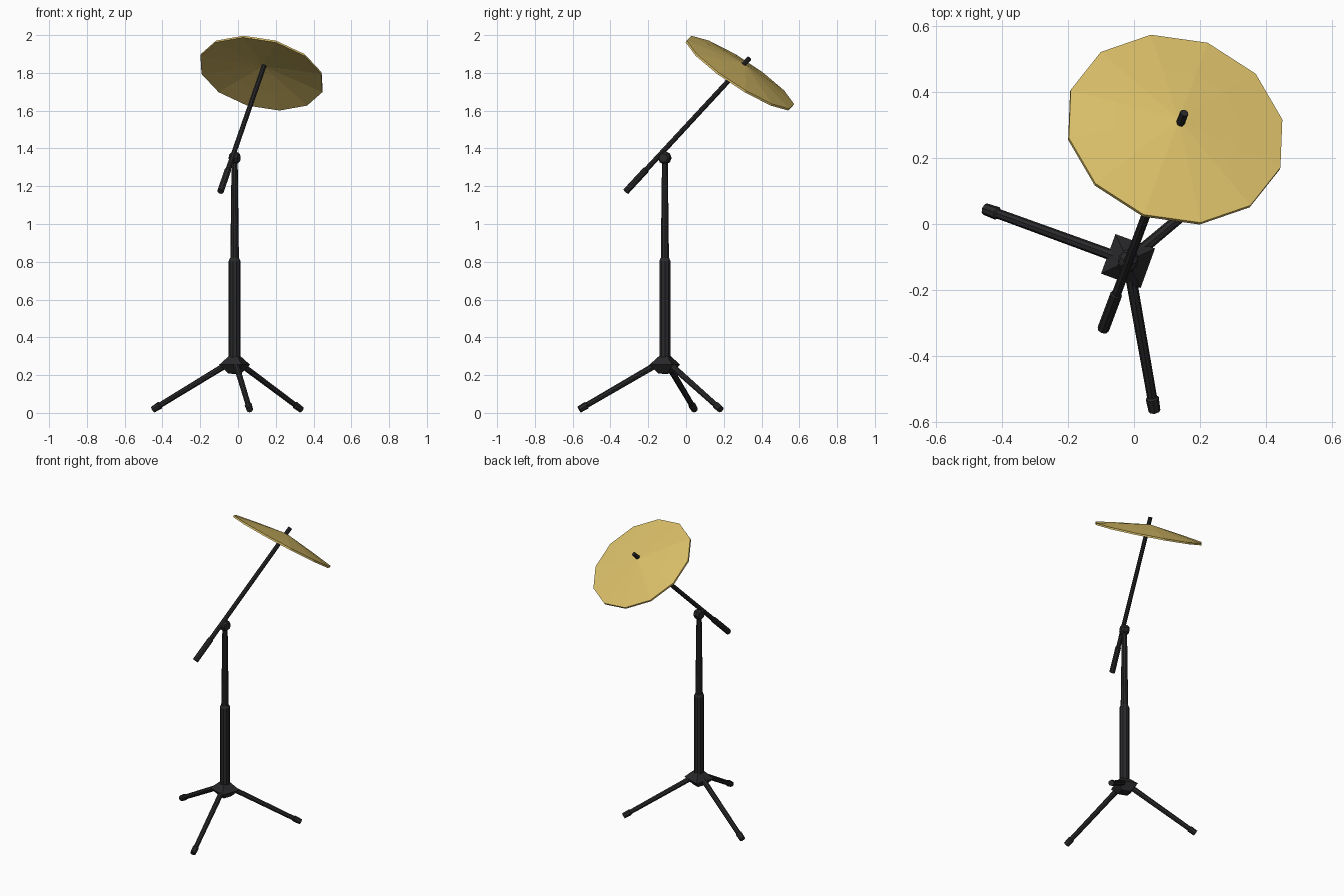
import bpy, bmesh, math
from mathutils import Vector

if "Cube" in bpy.data.objects:
    bpy.data.objects.remove(bpy.data.objects["Cube"])


def material(name, rgb):
    m = bpy.data.materials.new(name)
    m.diffuse_color = (*rgb, 1)
    m.use_nodes = True
    m.node_tree.nodes["Principled BSDF"].inputs["Base Color"].default_value = m.diffuse_color
    return m


BLACK = material("black metal", (0.022, 0.022, 0.024))
GOLD = material("brass", (0.70, 0.52, 0.14))


def lathe(name, origin, axis, profile, sides, mat, ref=None):
    """Revolve (radius, height) points around an axis; ref sets the first corner's direction."""
    w = Vector(axis).normalized()
    r = Vector(ref) if ref else Vector((0, 0, 1)) if abs(w.z) < 0.9 else Vector((1, 0, 0))
    u = (r - w * r.dot(w)).normalized()
    v = w.cross(u)
    o = Vector(origin)
    bm = bmesh.new()
    rings = []
    for rad, h in profile:
        if rad == 0:
            rings.append([bm.verts.new(o + w * h)] * sides)
        else:
            angs = [2 * math.pi * i / sides for i in range(sides)]
            rings.append([bm.verts.new(o + w * h + (u * math.cos(a) + v * math.sin(a)) * rad)
                          for a in angs])
    for a, b in zip(rings, rings[1:]):
        for i in range(sides):
            j = (i + 1) % sides
            bm.faces.new(list(dict.fromkeys((a[i], a[j], b[j], b[i]))))
    bmesh.ops.recalc_face_normals(bm, faces=bm.faces)
    me = bpy.data.meshes.new(name)
    bm.to_mesh(me)
    bm.free()
    me.materials.append(mat)
    ob = bpy.data.objects.new(name, me)
    bpy.context.collection.objects.link(ob)
    return ob


X, Y = -0.018, -0.112  # stand axis

# Upright: wide lower tube, tapering upper tube
lathe("lower_tube", (X, Y, 0), (0, 0, 1),
      [(0, 0.24), (0.031, 0.24), (0.031, 0.805), (0.024, 0.82), (0, 0.82)], 10, BLACK)
lathe("upper_tube", (X, Y, 0), (0, 0, 1),
      [(0, 0.80), (0.023, 0.80), (0.016, 1.34), (0, 1.34)], 10, BLACK)

# Four-sided hub
c = math.radians(25)
lathe("hub", (X, Y, 0), (0, 0, 1),
      [(0, 0.205), (0.04, 0.21), (0.09, 0.255), (0.035, 0.30), (0, 0.30)], 4, BLACK,
      (math.cos(c), math.sin(c), 0))

# Three legs with thicker rubber feet
for k, deg in enumerate((40, 160, 280)):
    d = Vector((math.cos(math.radians(deg)), math.sin(math.radians(deg)), 0))
    start = Vector((X, Y, 0.27)) + d * 0.02
    end = Vector((X, Y, 0.018)) + d * 0.46
    n = (end - start).length
    lathe(f"leg_{k + 1}", start, end - start,
          [(0, 0), (0.017, 0), (0.015, n - 0.05), (0.020, n - 0.045), (0.018, n), (0, n)],
          8, BLACK)

# Boom arm with a thick grip at its low end
low, tip = Vector((-0.093, -0.318, 1.172)), Vector((0.152, 0.336, 1.878))
boom = tip - low
n = boom.length
lathe("boom_arm", low, boom, [(0, 0), (0.018, 0), (0.018, 0.16), (0.014, 0.165),
                              (0.013, n), (0, n)], 8, BLACK)

# Tilt joint: short drum lying across the boom
across = Vector((boom.y, -boom.x, 0)).normalized()
lathe("tilt_joint", (X, Y, 1.35), across,
      [(0, -0.025), (0.024, -0.025), (0.034, -0.012), (0.034, 0.012), (0.024, 0.025), (0, 0.025)],
      8, BLACK)

# Cymbal: thin twelve-sided conical shell with a small bell, corner pointing downslope
lathe("cymbal", (0.125, 0.286, 1.80), (0.243, 0.654, 1),
      [(0, 0.054), (0.055, 0.046), (0.20, 0.026), (0.338, 0.004), (0.338, -0.007),
       (0.20, 0.015), (0.055, 0.036), (0, 0.042)], 12, GOLD, (0.243, 0.654, -0.49))
